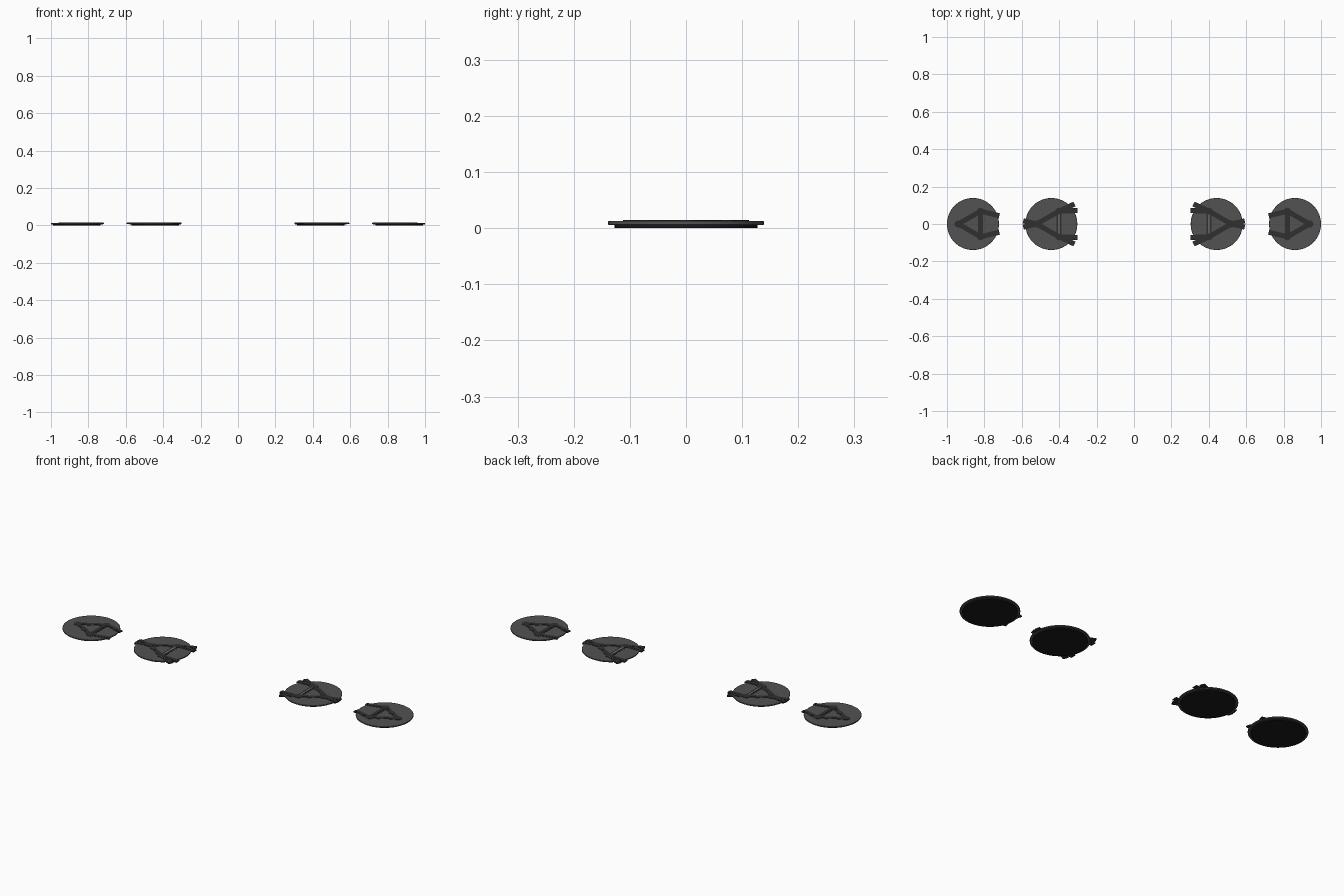
import bpy, math
from mathutils import Vector

if "Cube" in bpy.data.objects:
    bpy.data.objects.remove(bpy.data.objects["Cube"])


def material(name, v, b=None):
    m = bpy.data.materials.new(name)
    m.diffuse_color = (v, v, b or v, 1)
    m.use_nodes = True
    m.node_tree.nodes["Principled BSDF"].inputs["Base Color"].default_value = m.diffuse_color
    return m


GREY = material("dark_grey", 0.085)
DARK = material("charcoal", 0.03)
BLACK = material("black_base", 0.01, 0.012)
PALE = material("pale_edge", 0.3)


def finish(name, mat, bevel=0):
    o = bpy.context.object
    o.name = name
    o.data.materials.append(mat)
    if bevel:
        b = o.modifiers.new("bevel", 'BEVEL')
        b.width, b.segments, b.limit_method = bevel, 2, 'ANGLE'
    return o


def disc(name, x, y, r, z0, z1, mat, bevel=0, n=64):
    bpy.ops.mesh.primitive_cylinder_add(vertices=n, radius=r, depth=z1 - z0,
                                        location=(x, y, (z0 + z1) / 2))
    o = finish(name, mat, bevel)
    bpy.ops.object.shade_smooth_by_angle()
    return o


def bar(name, a, b, w, z0, z1, mat):
    a, b = Vector(a), Vector(b)
    d, c = b - a, (a + b) / 2
    bpy.ops.mesh.primitive_cube_add(size=1, location=(c.x, c.y, (z0 + z1) / 2),
                                    rotation=(0, 0, math.atan2(d.y, d.x)))
    o = bpy.context.object
    o.scale = (d.length, w, z1 - z0)
    return finish(name, mat)


def strut(name, a, b):
    # flat bar with a narrower raised spine
    bar(name, a, b, 0.027, 0.008, 0.0132, DARK)
    bar(name + "_spine", a, b, 0.012, 0.0125, 0.0142, DARK)


def pad(name, x):
    disc(name + "_base", x, 0, 0.127, 0, 0.0065, BLACK)
    disc(name + "_plate", x, 0, 0.139, 0.006, 0.0125, GREY, 0.0015)


def triangle(name, s, nodes):
    pts = [(s * x, y) for x, y in nodes]
    for i in range(3):
        strut(f"{name}_strut", pts[i], pts[(i + 1) % 3])
    for p in pts:
        disc(f"{name}_pin", *p, 0.019, 0.008, 0.0145, DARK, n=24)


for s, side in ((-1, "left"), (1, "right")):
    # outer pad, with its two struts cut off past the rim
    pad(side + "_outer", s * 0.861)
    triangle(side + "_outer", s, [(0.94, 0), (0.82, 0.068), (0.82, -0.068)])
    # inner pad
    pad(side + "_inner", s * 0.442)
    triangle(side + "_inner", s, [(0.52, 0), (0.402, 0.068), (0.402, -0.068)])
    bar(side + "_tie_edge", (s * 0.402, -0.05), (s * 0.402, 0.05), 0.005, 0.0135, 0.0146, PALE)
    for t in (-1, 1):
        strut(side + "_outer_stub", (s * 0.82, t * 0.068), (s * 0.72, t * 0.044))
        strut(side + "_link_stub", (s * 0.52, 0), (s * 0.592, t * 0.017))
        strut(side + "_upper_stub", (s * 0.402, t * 0.068), (s * 0.318, t * 0.107))
        strut(side + "_lower_stub", (s * 0.402, t * 0.068), (s * 0.302, t * 0.072))
